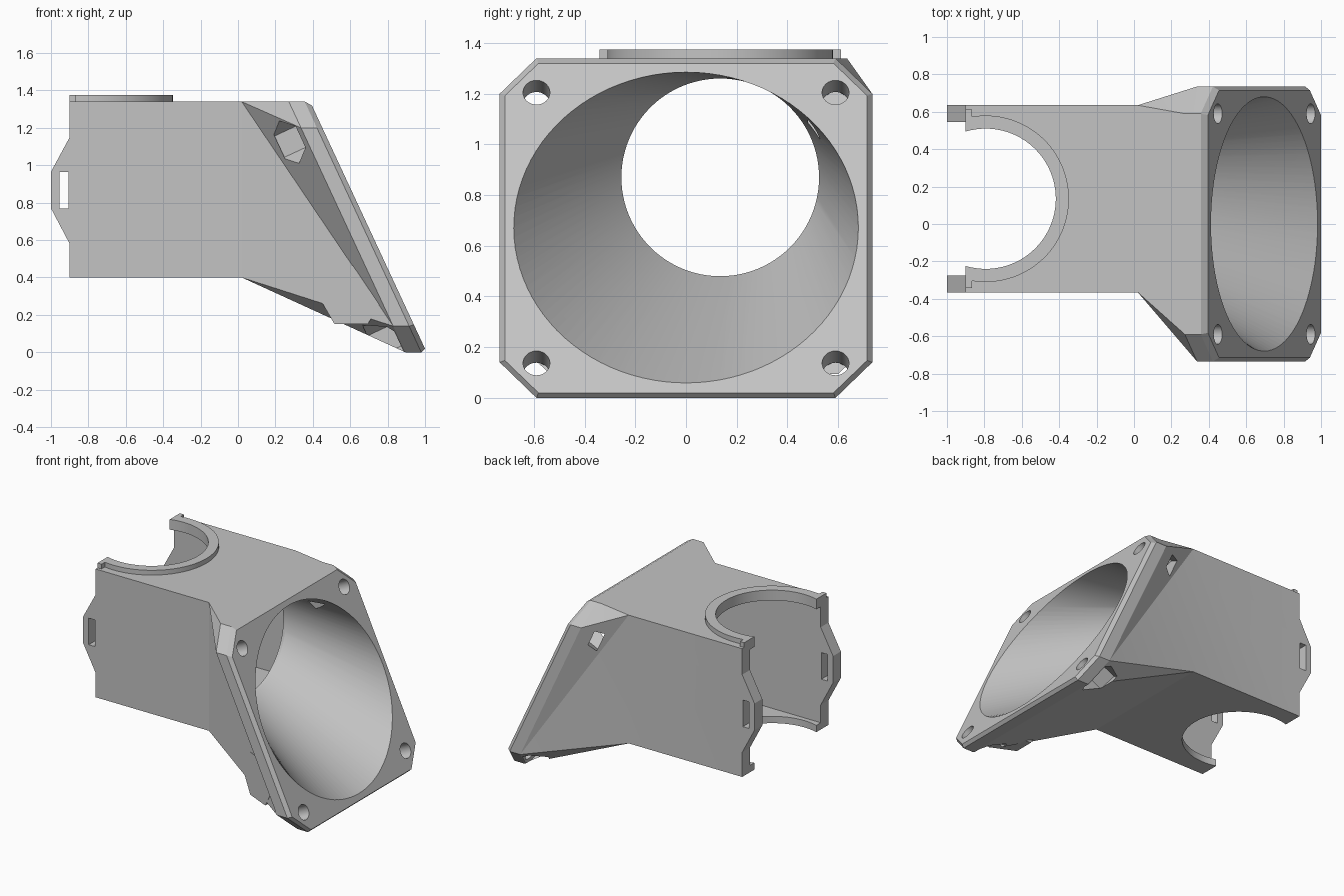
import bpy, bmesh
from math import sin, cos, pi, acos
from mathutils import Vector

cube = bpy.data.objects.get("Cube")
if cube:
    bpy.data.objects.remove(cube, do_unlink=True)

grey = bpy.data.materials.new("matte grey")
grey.use_nodes = True
grey.diffuse_color = (0.55, 0.55, 0.55, 1)
grey.node_tree.nodes["Principled BSDF"].inputs["Base Color"].default_value = (0.55, 0.55, 0.55, 1)

MID = 0.135                # y centre of the clip body
AXIS_X = -0.793            # vertical clip axis
SLANT = 0.465              # lean of the flange per unit height
FRONT = 1.009              # x of the flange face at z = 0


def finish(name, bm):
    bmesh.ops.recalc_face_normals(bm, faces=bm.faces)
    mesh = bpy.data.meshes.new(name)
    bm.to_mesh(mesh)
    bm.free()
    mesh.materials.append(grey)
    ob = bpy.data.objects.new(name, mesh)
    bpy.context.collection.objects.link(ob)
    return ob


def skin(bm, rings):
    """Join rings of equal point count with quads and cap the last one."""
    loops = [[bm.verts.new(p) for p in ring] for ring in rings]
    n = len(loops[0])
    for a, b in zip(loops, loops[1:]):
        for i in range(n):
            j = (i + 1) % n
            bm.faces.new((a[i], a[j], b[j], b[i]))
    bm.faces.new(loops[-1])
    return loops[0]


def loft(name, rings):
    bm = bmesh.new()
    bm.faces.new(skin(bm, rings)[::-1])
    return finish(name, bm)


def box(name, x, y, z):
    ring = lambda h: [(x[0], y[0], h), (x[1], y[0], h), (x[1], y[1], h), (x[0], y[1], h)]
    return loft(name, [ring(h) for h in z])


def arc(r, start, end, n):
    return [(AXIS_X + r * cos(start + (end - start) * i / n),
             MID + r * sin(start + (end - start) * i / n)) for i in range(n + 1)]


def upright(name, pts, z):
    return loft(name, [[(x, y, h) for x, y in pts] for h in z])


def combine(target, other, operation):
    mod = target.modifiers.new(operation, 'BOOLEAN')
    mod.operation, mod.object, mod.solver = operation, other, 'EXACT'
    bpy.context.view_layer.objects.active = target
    bpy.ops.object.modifier_apply(modifier=mod.name)
    bpy.data.objects.remove(other, do_unlink=True)


# Clip body with pointed side tabs
side = [(-0.9, 0.4), (0.02, 0.4), (0.02, 1.34), (-0.9, 1.34),
        (-0.9, 1.15), (-1, 0.965), (-1, 0.77), (-0.9, 0.58)]
duct = loft("fan_duct", [[(x, y, z) for x, z in side] for y in (MID - 0.5, MID + 0.5)])


# Chamfered slanted flange
def octagon(x0, inset):
    w, c = 0.735 - inset, 0.59 - inset * 0.4
    lo, hi = inset, 1.34 - inset
    zl, zh = 0.14 + inset * 0.4, 1.2 - inset * 0.4
    half = [(c, lo), (w, zl), (w, zh), (c, hi)]
    ring = half + [(-y, z) for y, z in reversed(half)]
    return [(x0 - SLANT * z, y, z) for y, z in ring]


bm = bmesh.new()
rim = skin(bm, [octagon(0.895, 0), octagon(0.98, 0), octagon(FRONT, 0.02)])

# Transition: each side folds from the body's top corner to the low flange corner
for s, ids in ((1, (0, 1, 2, 3)), (-1, (7, 6, 5, 4))):
    low, high = [bm.verts.new((0.02, MID + s * 0.5, z)) for z in (0.4, 1.34)]
    a, b, c, d = [rim[i] for i in ids]
    for tri in ((low, a, b), (low, b, high), (high, b, c), (high, c, d)):
        bm.faces.new(tri)
    if s == 1:
        left = (low, high, a, d)
    else:
        bm.faces.new((left[0], left[2], a, low))
        bm.faces.new((left[1], left[3], d, high))
        bm.faces.new((left[0], left[1], high, low))
combine(duct, finish("flange", bm), 'UNION')

# Hexagonal nut boss, flush with the right side's lower fold
hexagon = [(0.605 + 0.18 * cos(i * pi / 3), 0.308 + 0.18 * sin(i * pi / 3)) for i in range(6)]
boss = [[(x, -0.45, z) for x, z in hexagon],
        [(x, -0.368 - 0.457 * (x - 0.02), z) for x, z in hexagon]]
combine(duct, loft("nut_boss", boss), 'UNION')

# Raised collar on top with small end stops
limit = acos((-0.9 - AXIS_X) / 0.445)
combine(duct, upright("collar", arc(0.445, -limit, limit, 64), (1.28, 1.375)), 'UNION')
for s in (-1, 1):
    ys = sorted((MID + s * 0.38, MID + s * 0.477))
    combine(duct, box("end_stop", (-0.9, -0.867), ys, (1.29, 1.375)), 'UNION')

# Round openings above and below a square inner chamber
turn = 2 * pi
combine(duct, upright("opening_cut", arc(0.375, 0, turn * 95 / 96, 95), (0.2, 1.6)), 'DIFFERENCE')
combine(duct, box("chamber_cut", (-1.2, 0), (MID - 0.41, MID + 0.41), (0.45, 1.3)), 'DIFFERENCE')

# Air bore: round tube widening to the flange opening
N = 96
angles = [turn * i / N for i in range(N)]
tube = [[Vector((x, MID + 0.39 * cos(a), 0.87 + 0.39 * sin(a))) for a in angles]
        for x in (-0.3, 0.02)]
mouth = []
for a, p in zip(angles, tube[1]):
    z = 0.672 + 0.613 * sin(a)
    q = Vector((FRONT - SLANT * z, 0.68 * cos(a), z))
    mouth.append(p + (q - p) * 1.08)
combine(duct, loft("bore_cut", tube + [mouth]), 'DIFFERENCE')

# Strap slots through the tabs
combine(duct, box("slot_cut", (-0.955, -0.905), (-1, 1), (0.77, 0.965)), 'DIFFERENCE')

# Screw holes with hexagonal nut pockets behind the flange
normal = Vector((1, 0, SLANT)).normalized()
up = Vector((-SLANT, 0, 1)).normalized()
across = Vector((0, 1, 0))


def along_screw(name, centre, r, n, depths):
    rings = [[centre - normal * d + up * (r * cos(turn * i / n)) + across * (r * sin(turn * i / n))
              for i in range(n)] for d in depths]
    combine(duct, loft(name, rings), 'DIFFERENCE')


for y in (-0.59, 0.59):
    for z in (0.137, 1.205):
        centre = Vector((FRONT - SLANT * z, y, z))
        along_screw("screw_cut", centre, 0.053, 32, (-0.1, 0.2))
        along_screw("nut_cut", centre, 0.125, 6, (0.11, 0.25))

# Smooth curved walls, crisp edges
bpy.ops.object.select_all(action='DESELECT')
duct.select_set(True)
bpy.context.view_layer.objects.active = duct
bpy.ops.object.shade_smooth_by_angle(angle=0.3)
